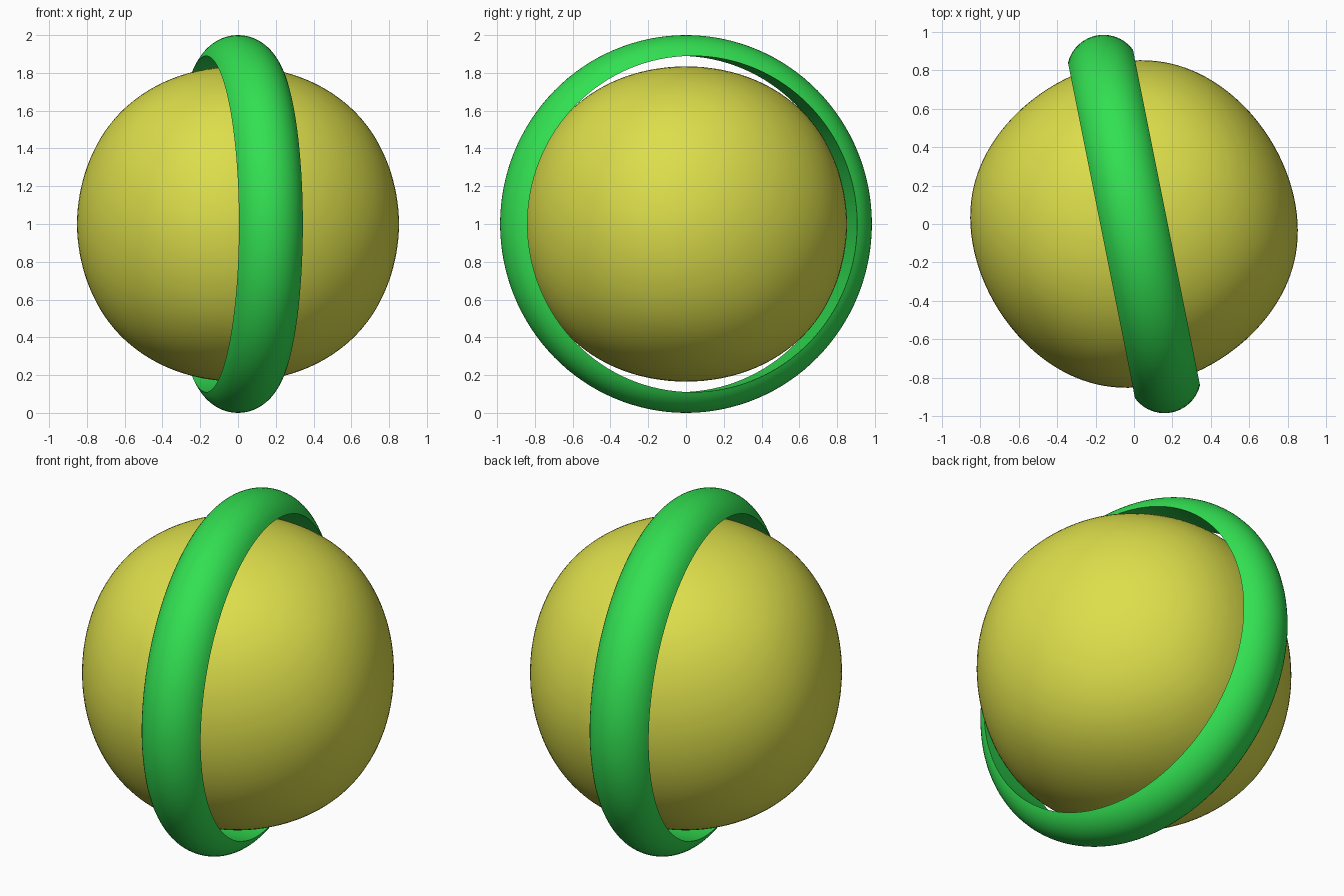
import bpy, bmesh, math
from mathutils import Matrix, Vector

if "Cube" in bpy.data.objects:
    bpy.data.objects.remove(bpy.data.objects["Cube"])


def material(name, rgb):
    m = bpy.data.materials.new(name)
    m.diffuse_color = (*rgb, 1)
    m.use_nodes = True
    m.node_tree.nodes["Principled BSDF"].inputs["Base Color"].default_value = m.diffuse_color
    return m


def add_object(name, bm, mat):
    bmesh.ops.recalc_face_normals(bm, faces=bm.faces)
    me = bpy.data.meshes.new(name)
    bm.to_mesh(me)
    bm.free()
    me.materials.append(mat)
    ob = bpy.data.objects.new(name, me)
    bpy.context.collection.objects.link(ob)
    ob.location.z = 1
    bpy.ops.object.select_all(action='DESELECT')
    ob.select_set(True)
    bpy.context.view_layer.objects.active = ob
    return ob


yellow = material("yellow", (0.72, 0.73, 0.07))
green = material("green", (0.032, 0.745, 0.084))

# Ball: a subdivided cube, so very slightly squarer than a true sphere
bm = bmesh.new()
bmesh.ops.create_cube(bm, size=2)
ball = add_object("ball", bm, yellow)
ball.scale = (0.994,) * 3
ball.rotation_euler.z = math.radians(32)
sub = ball.modifiers.new("round", 'SUBSURF')
sub.levels = sub.render_levels = 5
bpy.ops.object.modifier_apply(modifier=sub.name)
bpy.ops.object.shade_smooth()

# Ring: rounded outer cap with a flat inner wall, spun round the x axis
MAJOR, MINOR, INNER = 0.81, 0.19, 0.89
limit = math.acos((INNER - MAJOR) / MINOR)
STEPS, TURNS = 20, 128
bm = bmesh.new()
loops = []
for t in range(TURNS):
    spin = Matrix.Rotation(2 * math.pi * t / TURNS, 3, 'X')
    angles = [limit * (2 * i / STEPS - 1) for i in range(STEPS + 1)]
    loops.append([bm.verts.new(spin @ Vector((MINOR * math.sin(a), 0, MAJOR + MINOR * math.cos(a))))
                  for a in angles])
for t in range(TURNS):
    p, q = loops[t], loops[(t + 1) % TURNS]
    for i in range(STEPS + 1):
        j = (i + 1) % (STEPS + 1)
        bm.faces.new((p[i], p[j], q[j], q[i]))
ring = add_object("ring", bm, green)
ring.rotation_euler.z = math.radians(11.3)
bpy.ops.object.shade_smooth_by_angle(angle=math.radians(30))
